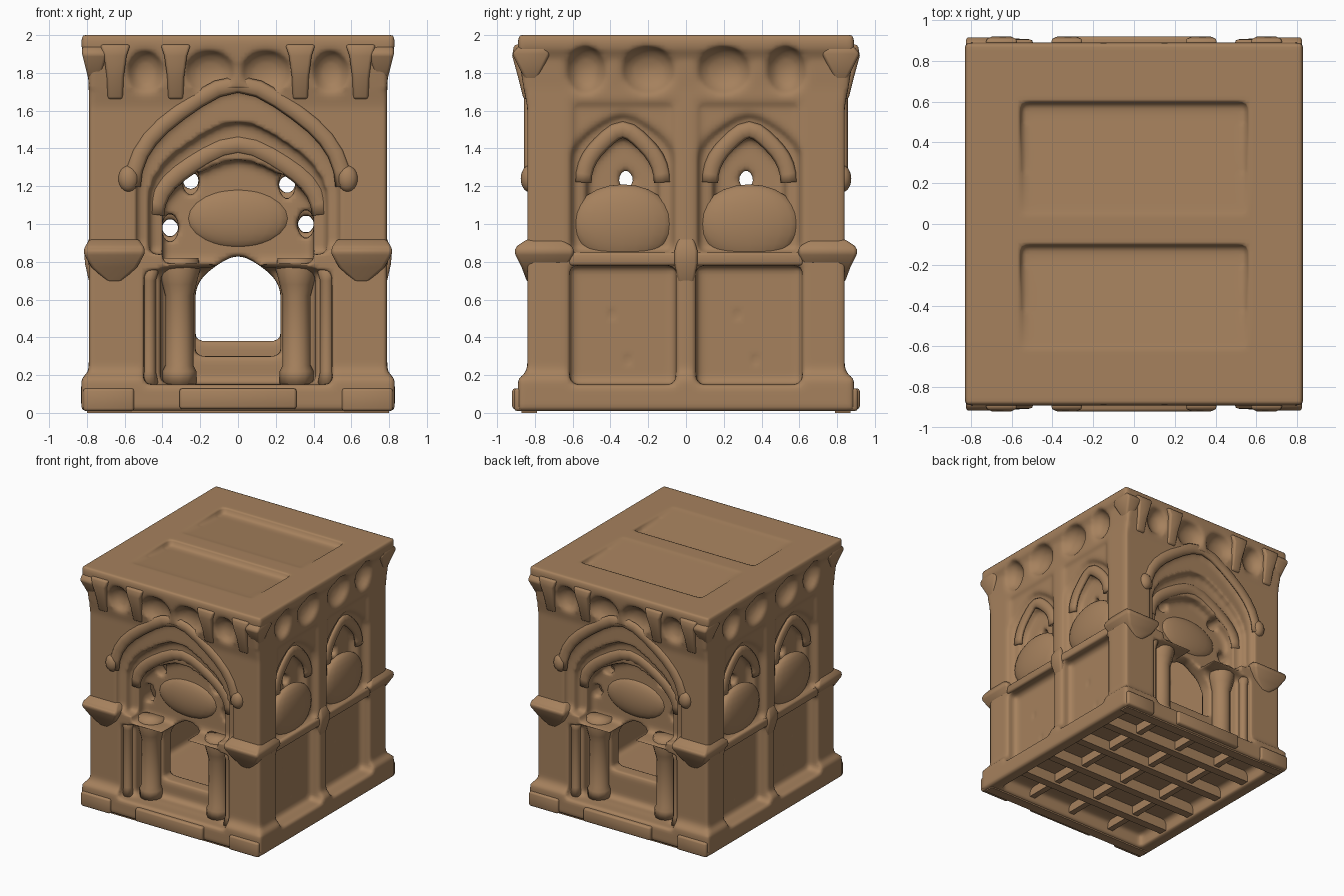
import bpy, bmesh, math
from mathutils import Vector

if "Cube" in bpy.data.objects:
    bpy.data.objects.remove(bpy.data.objects["Cube"])

mat = bpy.data.materials.new("sandstone")
mat.diffuse_color = (0.38, 0.22, 0.11, 1)
mat.use_nodes = True
mat.node_tree.nodes["Principled BSDF"].inputs["Base Color"].default_value = mat.diffuse_color
cutters = []


def make(name, bm):
    bmesh.ops.recalc_face_normals(bm, faces=bm.faces[:])
    me = bpy.data.meshes.new(name)
    bm.to_mesh(me)
    bm.free()
    ob = bpy.data.objects.new(name, me)
    bpy.context.collection.objects.link(ob)
    me.materials.append(mat)
    return ob


def soften(ob, width=0.015):
    if width:
        b = ob.modifiers.new("soft_edges", "BEVEL")
        b.width, b.segments = width, 2
    for p in ob.data.polygons:
        p.use_smooth = True
    return ob


def rings(name, loops):
    """Skin a stack of equal-length closed loops and cap both ends."""
    bm = bmesh.new()
    vs = [[bm.verts.new(p) for p in l] for l in loops]
    n = len(vs[0])
    for a, b in zip(vs, vs[1:]):
        for i in range(n):
            bm.faces.new((a[i], a[(i + 1) % n], b[(i + 1) % n], b[i]))
    bm.faces.new(vs[0])
    bm.faces.new(vs[-1])
    return make(name, bm)


def loft(name, cx, cy, sections):
    """Rectangular sections (z, half x, half y)."""
    return rings(name, [[(cx + i * hx, cy + j * hy, z) for i, j in
                 ((-1, -1), (1, -1), (1, 1), (-1, 1))] for z, hx, hy in sections])


def prism(name, pts, axis, a, b):
    """Extrude a (horizontal, z) outline along x or y."""
    place = (lambda d: [(d, p, q) for p, q in pts]) if axis == "x" else \
            (lambda d: [(p, d, q) for p, q in pts])
    return rings(name, [place(a), place(b)])


def box(name, x0, x1, y0, y1, z0, z1):
    return prism(name, [(x0, z0), (x1, z0), (x1, z1), (x0, z1)], "y", y0, y1)


def blob(name, c, r):
    bm = bmesh.new()
    bmesh.ops.create_uvsphere(bm, u_segments=20, v_segments=12, radius=1)
    bmesh.ops.scale(bm, vec=Vector(r), verts=bm.verts)
    bmesh.ops.translate(bm, vec=Vector(c), verts=bm.verts)
    return make(name, bm)


def crown(hw, spring, apex, c=0, n=16):
    """Slightly pointed arch line."""
    out = []
    for i in range(n + 1):
        t = math.pi * i / n
        s = math.sin(t)
        out.append((c + hw * math.cos(t), spring + (apex - spring) * (0.84 * s + 0.16 * s ** 10)))
    return out


def arch(hw, z0, spring, apex, c=0):
    return [(c - hw, z0), (c + hw, z0)] + crown(hw, spring, apex, c)


def column(name, x, y, profile, n=12):
    return rings(name, [[(x + r * math.cos(2 * math.pi * k / n), y + r * math.sin(2 * math.pi * k / n), z)
                 for k in range(n)] for z, r in profile])


def molding(name, line, axis, depth, r):
    """Rounded moulding swept along an arch line."""
    loops = []
    for i, (p, z) in enumerate(line):
        a, b = line[max(i - 1, 0)], line[min(i + 1, len(line) - 1)]
        d = Vector((b[0] - a[0], b[1] - a[1])).normalized()
        ring = []
        for k in range(8):
            t = 2 * math.pi * k / 8
            u, v = r * math.cos(t), r * math.sin(t) * .5
            h, zz = p - d.y * u, z + d.x * u
            ring.append((h, depth + v, zz) if axis == "y" else (depth + v, h, zz))
        loops.append(ring)
    return soften(rings(name, loops), 0)


def cut(ob):
    ob.hide_render = True
    cutters.append(ob)


# Main body with flared base and cornice
body = loft("carved_body", 0, 0, [(0.01, .83, .89), (.18, .83, .89), (.22, .79, .84), (1.62, .79, .84),
            (1.72, .79, .86), (1.88, .80, .885), (1.93, .83, .89), (2.0, .83, .89)])

# Hollow room and open underside
cut(box("room_cutter", -.6, .6, -.55, .55, .17, 1.85))
cut(box("underside_cutter", -.72, .72, -.77, .77, -.1, .12))

# Sloping shallow hollows in the roof
for y0, y1 in ((-.62, -.1), (.04, .6)):
    outline = [(y0, 1.997), (y1 - .05, 1.955), (y1, 1.965), (y1, 2.1), (y0, 2.1)]
    cut(prism("roof_cutter", outline, "x", -.56, .56))

# Stepped portals, front and back
for s in (-1, 1):
    steps = [(arch(.50, .15, .74, .78), .77), (arch(.41, .154, .73, .774), .67),
             (arch(.54, .87, 1.17, 1.72), .80), (arch(.47, .84, 1.12, 1.54), .74),
             (arch(.40, .79, 1.05, 1.34), .66)]
    for pts, d in steps:
        cut(prism("portal_cutter", pts, "y", s * .97, s * d))
    cut(prism("door_cutter", arch(.225, .3 if s < 0 else .38, .62, .83), "y", s * .98, s * .45))
    # Slits left open around the door canopy
    for x, z in ((-.25, 1.23), (.26, 1.21), (.36, 1.0), (-.36, .98)):
        cut(blob("slit_cutter", (x, s * .6, z), (.045, .2, .05 if s > 0 else .08)))
    # Scalloped frieze
    for x, r in ((-.49, .1), (-.15, .14), (.15, .14), (.49, .1)):
        cut(blob("frieze_cutter", (x, s * .89, 1.80), (r, .085, .12)))

# Twin side bays with niches, windows and round frieze hollows
for s in (-1, 1):
    for c in (-.335, .335):
        cut(box("panel_cutter", *sorted((s * .9, s * .70)), c - .28, c + .28, .15, .78))
        cut(box("spandrel_cutter", *sorted((s * .93, s * .77)), c - .275, c + .275, .86, 1.65))
        cut(prism("bay_cutter", arch(.27, .85, 1.34, 1.58, c), "x", s * .91, s * .735))
        cut(prism("niche_cutter", arch(.19, .95, 1.22, 1.46, c), "x", s * .92, s * .67))
        cut(blob("window_cutter", (s * .6, c * .95, 1.235), (.2, .04, .05)))
        for y, z in ((.03, .28), (-.06, .52)):
            cut(blob("crack_cutter", (s * .65, c + y, z), (.12, .022, .045)))
    for y, r in ((-.53, .11), (-.2, .15), (.2, .15), (.53, .11)):
        cut(blob("frieze_cutter", (s * .82, y, 1.81), (.1, r, .13)))

# Carve, then weather the body into a soft stone surface
for c in cutters:
    m = body.modifiers.new("carve", "BOOLEAN")
    m.operation, m.object, m.solver = "DIFFERENCE", c, "MANIFOLD"
rm = body.modifiers.new("weathering", "REMESH")
rm.mode, rm.voxel_size = "VOXEL", 0.02
sm = body.modifiers.new("worn", "SMOOTH")
sm.factor, sm.iterations = 0.5, 4
dc = body.modifiers.new("reduce", "DECIMATE")
dc.ratio = 0.4
bpy.context.view_layer.update()
body.data = bpy.data.meshes.new_from_object(body.evaluated_get(bpy.context.evaluated_depsgraph_get()))
body.modifiers.clear()
soften(body, 0)
for c in cutters:
    bpy.data.objects.remove(c)

# Corner piers: bulging capitals, brackets at the cornice
for sx in (-1, 1):
    for sy in (-1, 1):
        soften(loft("corner_capital", sx * .655, sy * .75, [(.69, .03, .09), (.77, .12, .12),
               (.85, .165, .16), (.88, .155, .15), (.92, .13, .09)]), .02)
        for x in (.33, .65):
            soften(loft("cornice_bracket", sx * x, sy * .83, [(1.66, .04, .03), (1.78, .045, .06),
                   (1.89, .06, .09), (1.95, .08, .08)]))
        soften(loft("cornice_corner", sx * .76, sy * .82, [(1.76, .03, .03), (1.90, .065, .10), (1.94, .065, .07)]))
        # Portal jamb columns with capitals and hood stops
        column_profile = [(.15, .09), (.22, .09), (.25, .075), (.62, .075), (.68, .09), (.76, .11), (.82, .10)]
        soften(column("jamb_column", sx * .31, sy * .70, column_profile), 0)
        soften(column("jamb_shaft", sx * .47, sy * .78, [(.15, .05), (.22, .035), (.70, .035), (.79, .06)]), 0)
        soften(blob("hood_stop", (sx * .58, sy * .83, 1.24), (.055, .045, .07)), 0)

# Portal arch mouldings, door canopy, steps and feet
for s in (-1, 1):
    molding("portal_hood", crown(.56, 1.2, 1.74), "y", s * .835, .045)
    molding("portal_inner_arch", crown(.44, 1.05, 1.42), "y", s * .73, .05)
    soften(blob("door_canopy", (0, s * .64, 1.03), (.28, .06, .16)), 0)
    soften(box("door_step", -.31, .31, *sorted((s * .8, s * .92)), .02, .13))
    soften(box("base_foot_left", -.82, -.55, *sorted((s * .8, s * .91)), .01, .13))
    soften(box("base_foot_right", .55, .82, *sorted((s * .8, s * .91)), .01, .13))

# Side bay balconies, hood arches, centre pilaster and ledge
for s in (-1, 1):
    for c in (-.335, .335):
        soften(blob("bay_swag", (s * .71, c, 1.0), (.075, .275, .21)), 0)
        molding("bay_arch", crown(.21, 1.22, 1.5, c), "x", s * .735, .045)
    soften(loft("centre_capital", s * .765, 0, [(.68, .02, .04), (.79, .045, .06), (.86, .05, .06), (.93, .02, .04)]))
    soften(box("side_ledge", *sorted((s * .72, s * .795)), -.62, .62, .78, .85))

# Beam lattice under the floor
for y in (-.5, -.17, .17, .5):
    box("floor_beam_long", -.74, .74, y - .035, y + .035, .03, .125)
for x in (-.4, 0, .4):
    box("floor_beam_cross", x - .025, x + .025, -.79, .79, .05, .125)
# Ground edge strip to seat the model
for s in (-1, 1):
    box("base_edge", -.80, .80, s * .83 - .04, s * .83 + .04, 0, .05)
